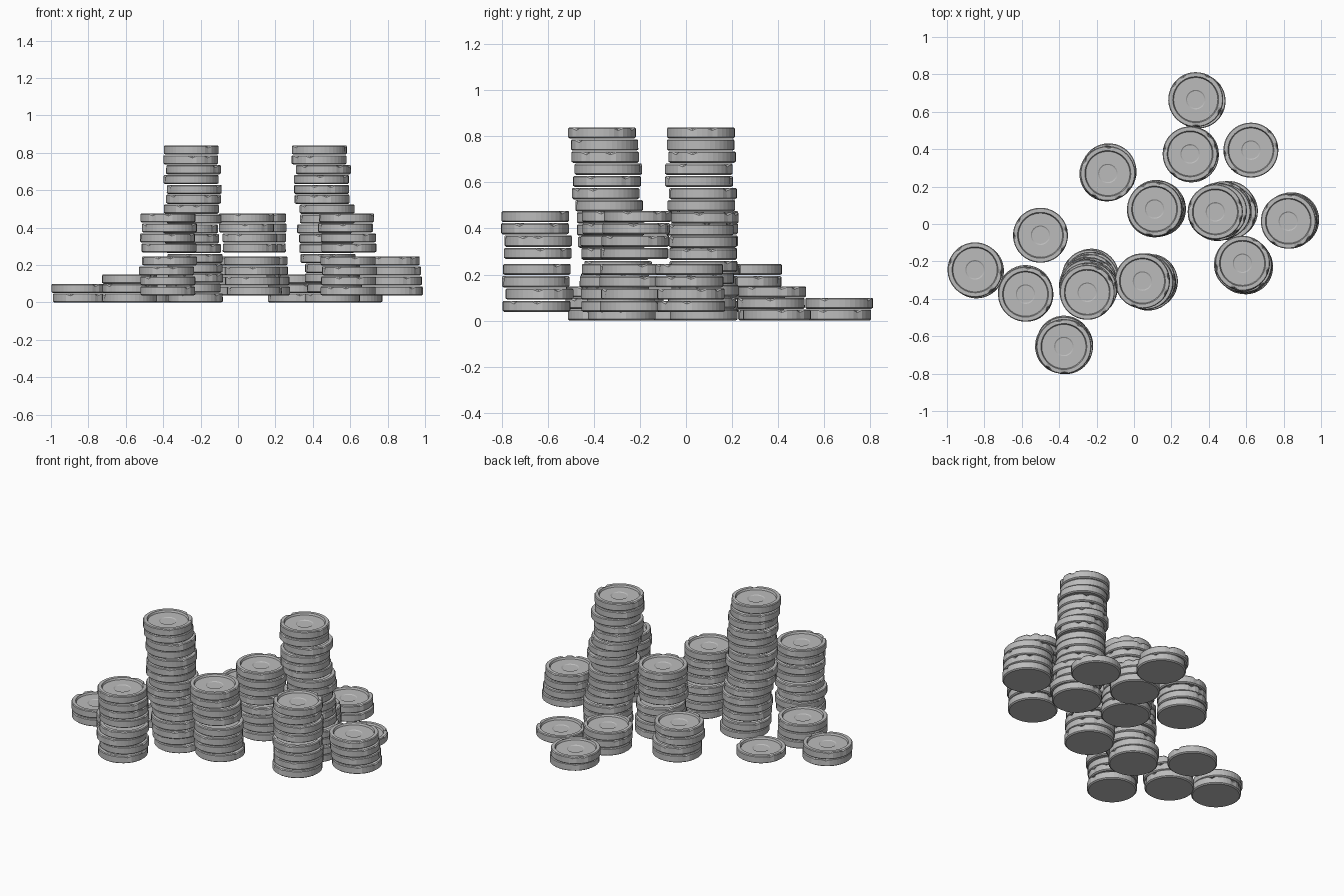
import bpy, bmesh, math, random

random.seed(4)
cube = bpy.data.objects.get("Cube")
if cube:
    bpy.data.objects.remove(cube)

metal = bpy.data.materials.new("coin_grey")
metal.use_nodes = True
grey = (0.5, 0.5, 0.5, 1)
metal.diffuse_color = grey
metal.node_tree.nodes["Principled BSDF"].inputs["Base Color"].default_value = grey

SEGS = 40
THICK = 0.049
# radius, height: foot, wall, raised rim, recessed face, sunken centre
PROFILE = [(0.139, 0), (0.147, 0.006), (0.147, THICK - 0.005), (0.143, THICK),
           (0.123, THICK), (0.118, 0.037), (0.052, 0.037), (0.046, 0.033)]


def coin_mesh(name, chips):
    """Turned coin with a few nicks knocked out of the upper edge."""
    bm = bmesh.new()
    rings = []
    for r, z in PROFILE:
        rings.append([bm.verts.new((r * math.cos(a), r * math.sin(a), z))
                      for a in (math.tau * i / SEGS for i in range(SEGS))])
    for low, high in zip(rings, rings[1:]):
        for i in range(SEGS):
            j = (i + 1) % SEGS
            bm.faces.new((low[i], low[j], high[j], high[i]))
    bm.faces.new(rings[0][::-1])
    bm.faces.new(rings[-1])
    # nicks in the rim
    for i in random.sample(range(SEGS), chips):
        for ring, pull, drop in ((rings[2], 0.96, 0.009), (rings[3], 0.94, 0.006)):
            v = ring[i]
            v.co.x *= pull
            v.co.y *= pull
            v.co.z -= drop
    mesh = bpy.data.meshes.new(name)
    bm.to_mesh(mesh)
    bm.free()
    mesh.materials.append(metal)
    return mesh


coins = [coin_mesh("chipped_coin", n) for n in (3, 4, 5)]


def stack(name, heights, top, bottom, jitter=0.008):
    """Pile of coins drifting from the bottom position to the top one."""
    last = max(len(heights) - 1, 1)
    for i, z in enumerate(heights):
        t = i / last if len(heights) > 1 else 1
        wobble = 0 if i == len(heights) - 1 else jitter
        x, y = (b + (a - b) * t + random.uniform(-wobble, wobble)
                for a, b in zip(top, bottom))
        ob = bpy.data.objects.new(f"{name}_coin", random.choice(coins))
        ob.location = (x, y, z)
        ob.rotation_euler.z = random.uniform(0, math.tau)
        bpy.context.collection.objects.link(ob)


def low(n):
    return [0.05 * i for i in range(n)]


four = [0.037 + 0.0535 * i for i in range(4)]
eight = four + [z + 0.23 for z in four]
tall = [0.0527 * i for i in range(16)]

# tall columns
stack("tall_right", tall, (-0.25, -0.365), (-0.235, -0.285), 0.012)
stack("tall_left", tall, (0.435, 0.065), (0.51, 0.075), 0.012)

# medium columns
stack("front_column", eight, (-0.375, -0.655), (-0.375, -0.64), 0.01)
stack("middle_column", eight, (0.045, -0.305), (0.085, -0.31))
stack("centre_column", eight, (0.11, 0.08), (0.125, 0.085))
stack("left_column", eight, (0.58, -0.21), (0.595, -0.23))

# short piles
stack("far_left_pile", four, (0.825, 0.015), (0.845, 0.02), 0.004)
stack("back_right_pile", four, (-0.14, 0.27), (-0.135, 0.28))
stack("back_pile", low(3), (0.3, 0.375), (0.305, 0.37), 0.005)
stack("right_pile", low(3), (-0.58, -0.375), (-0.585, -0.37), 0.005)
stack("far_back_pair", low(2), (0.33, 0.665), (0.34, 0.66), 0.003)
stack("far_right_pair", low(2), (-0.85, -0.245), (-0.845, -0.25), 0.003)
stack("back_left_single", low(1), (0.625, 0.395), (0.625, 0.395))
stack("right_single", low(1), (-0.5, -0.06), (-0.5, -0.06))
